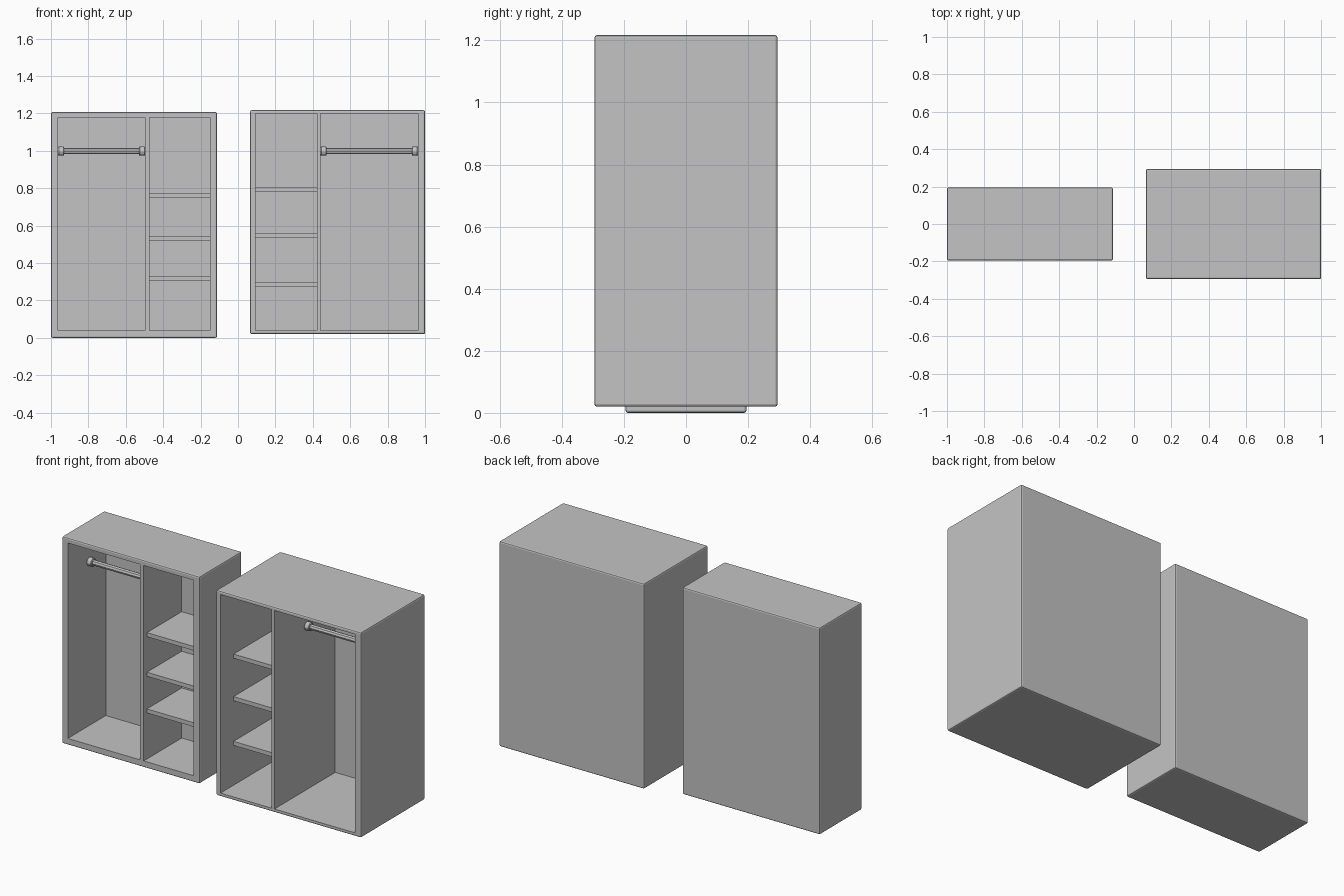
import bpy
import math

cube = bpy.data.objects.get("Cube")
if cube:
    bpy.data.objects.remove(cube, do_unlink=True)

grey = bpy.data.materials.new("plain grey")
grey.use_nodes = True
grey.diffuse_color = (0.55, 0.55, 0.55, 1)
grey.node_tree.nodes["Principled BSDF"].inputs["Base Color"].default_value = grey.diffuse_color


def apply(obj, mod):
    bpy.ops.object.select_all(action="DESELECT")
    bpy.context.view_layer.objects.active = obj
    obj.select_set(True)
    bpy.ops.object.modifier_apply(modifier=mod.name)


def bevel(obj, width, segments=1):
    mod = obj.modifiers.new("edge", "BEVEL")
    mod.width = width
    mod.segments = segments
    apply(obj, mod)


def box(name, x, y, z, edge=0):
    """Box from (min, max) ranges on each axis."""
    bpy.ops.mesh.primitive_cube_add(size=1, location=[sum(r) / 2 for r in (x, y, z)])
    obj = bpy.context.object
    obj.name = name
    obj.scale = [r[1] - r[0] for r in (x, y, z)]
    bpy.ops.object.transform_apply(location=False, rotation=False, scale=True)
    obj.data.materials.append(grey)
    if edge:
        bevel(obj, edge, 2)
    return obj


def bar(name, x, z, radius, edge=0):
    """Eight-sided cylinder lying along x."""
    bpy.ops.mesh.primitive_cylinder_add(
        vertices=8, radius=radius, depth=x[1] - x[0],
        location=(sum(x) / 2, 0, z), rotation=(0, math.pi / 2, 0))
    obj = bpy.context.object
    obj.name = name
    obj.data.materials.append(grey)
    if edge:
        bevel(obj, edge)


def wardrobe(side, x, half_depth, z, back, bays, bay_z, shelf_bay, shelves, recess, rail_bay):
    # Carcass with the open bays cut out of the front
    body = box(side + "_carcass", x, (-half_depth, half_depth), z, 0.008)
    for bay in bays:
        cutter = box("bay_cutter", bay, (-half_depth - 0.1, half_depth - back), bay_z)
        cutter.hide_render = True
        mod = body.modifiers.new("bay", "BOOLEAN")
        mod.operation = "DIFFERENCE"
        mod.solver = "EXACT"
        mod.object = cutter
        apply(body, mod)
        bpy.data.objects.remove(cutter, do_unlink=True)

    # Shelves
    for i, top in enumerate(shelves, 1):
        box(f"{side}_shelf_{i}", bays[shelf_bay],
            (-half_depth + recess, half_depth - back), (top - 0.024, top))

    # Hanging rail with an end socket on each wall
    start, end = bays[rail_bay]
    bar(side + "_hanging_rail", (start, end), 0.998, 0.016)
    bar(side + "_rail_socket_inner", (start, start + 0.032), 0.998, 0.026, 0.004)
    bar(side + "_rail_socket_outer", (end - 0.032, end), 0.998, 0.026, 0.004)


wardrobe("right", (-1, -0.112), 0.195, (0, 1.207), 0.04,
         [(-0.962, -0.497), (-0.472, -0.15)], (0.038, 1.178),
         1, (0.775, 0.544, 0.33), 0.03, 0)
wardrobe("left", (0.065, 1), 0.295, (0.02, 1.217), 0.03,
         [(0.094, 0.422), (0.442, 0.962)], (0.04, 1.198),
         0, (0.805, 0.557, 0.296), 0.12, 1)
